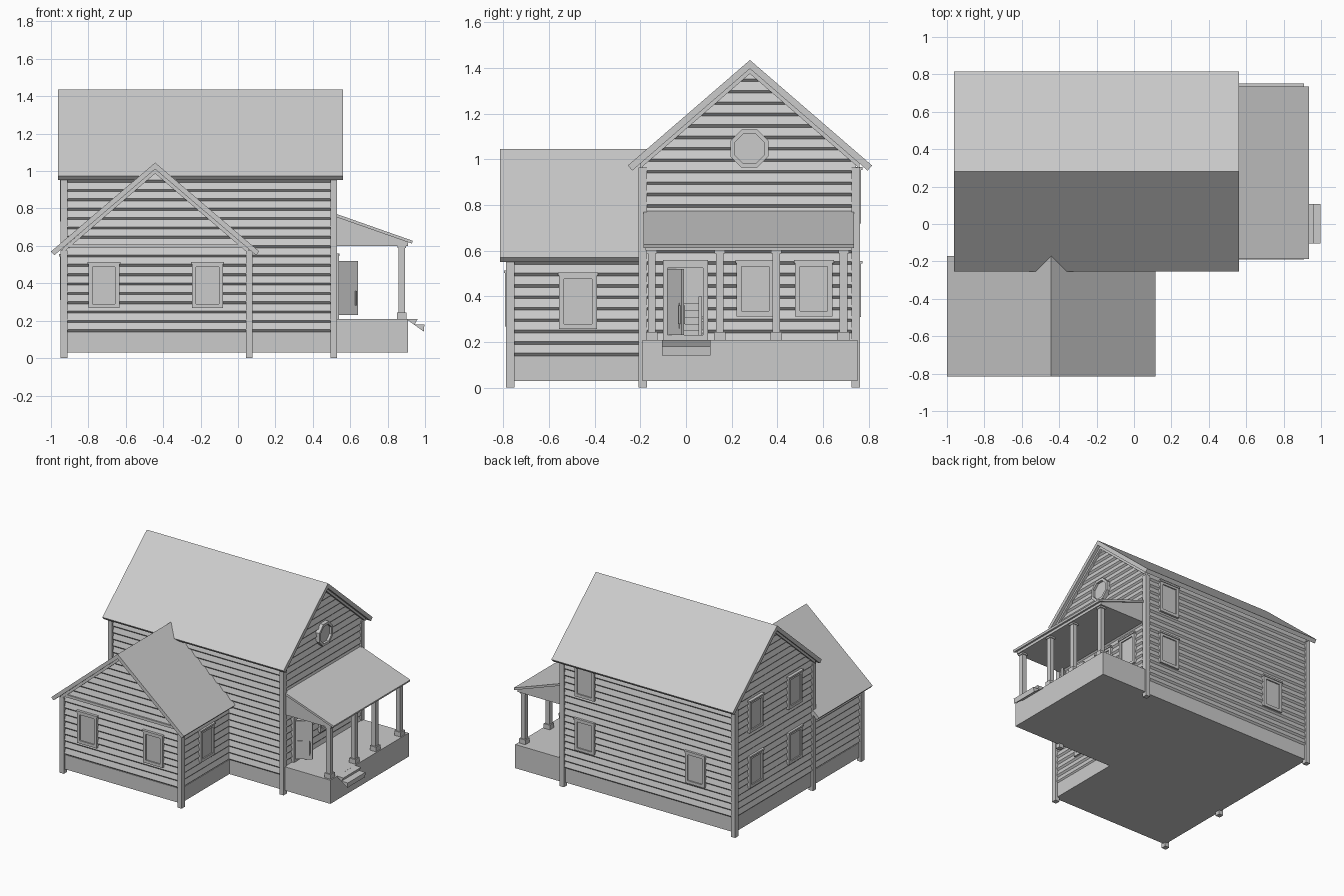
import bpy, bmesh
from math import radians, cos, sin, pi

if "Cube" in bpy.data.objects:
    bpy.data.objects.remove(bpy.data.objects["Cube"])


def add_mesh(name, bm):
    me = bpy.data.meshes.new(name)
    bm.to_mesh(me)
    bm.free()
    ob = bpy.data.objects.new(name, me)
    bpy.context.collection.objects.link(ob)
    return ob


def point(axis, o, u, z):
    return (o, u, z) if axis == 'x' else (u, o, z)


def prism(name, polys, axis, a, b):
    """Extrude (u, z) outlines along an axis from a to b."""
    bm = bmesh.new()
    for pts in polys:
        lo = [bm.verts.new(point(axis, a, u, z)) for u, z in pts]
        hi = [bm.verts.new(point(axis, b, u, z)) for u, z in pts]
        bm.faces.new(lo)
        bm.faces.new(hi[::-1])
        for i in range(len(pts)):
            j = (i + 1) % len(pts)
            bm.faces.new((lo[i], hi[i], hi[j], lo[j]))
    bmesh.ops.recalc_face_normals(bm, faces=bm.faces)
    return add_mesh(name, bm)


def rect(u0, u1, z0, z1):
    return [(u0, z0), (u1, z0), (u1, z1), (u0, z1)]


def box(name, x0, x1, y0, y1, z0, z1):
    return prism(name, [rect(x0, x1, z0, z1)], 'y', y0, y1)


def siding(name, axis, s, d, u0, u1, top, slope=None, hole=None):
    """Clapboard sheet; with a slope the boards narrow to a gable at height top."""
    bm = bmesh.new()
    c, w = (u0 + u1) / 2, (u1 - u0) / 2
    flip = (axis == 'x') != (s > 0)

    def half(z):
        return min(w, max(0.001, (top - z) / slope)) if slope else w

    a = 0.14
    while a < top - 0.005:
        steps = [(a, 0), (min(a + 0.012, top), 0.012), (min(a + 0.05, top), 0)]
        for (za, oa), (zb, ob) in zip(steps, steps[1:]):
            ha, hb = half(za), half(zb)
            spans = [(c - ha, c + ha, c - hb, c + hb)]
            if hole and a < hole[2]:
                spans = [(c - ha, hole[0], c - hb, hole[0]),
                         (hole[1], c + ha, hole[1], c + hb)]
            for l0, r0, l1, r1 in spans:
                q = [(oa, l0, za), (oa, r0, za), (ob, r1, zb), (ob, l1, zb)]
                vs = [bm.verts.new(point(axis, d + s * o, u, z)) for o, u, z in q]
                bm.faces.new(vs[::-1] if flip else vs)
        a += 0.05
    return add_mesh(name, bm)


def window(name, axis, s, d, u, z, w=0.165, h=0.24):
    f, hw, hh = 0.022, w / 2, h / 2
    frame = [rect(u - hw, u - hw + f, z - hh, z + hh),
             rect(u + hw - f, u + hw, z - hh, z + hh),
             rect(u - hw + f, u + hw - f, z - hh, z - hh + f),
             rect(u - hw + f, u + hw - f, z + hh - f, z + hh)]
    prism(name + "_frame", frame, axis, d, d + s * 0.022)
    prism(name + "_pane", [rect(u - hw + f, u + hw - f, z - hh + f, z + hh - f)],
          axis, d, d + s * 0.013)
    prism(name + "_cap", [rect(u - hw - 0.005, u + hw + 0.005, z + hh - 0.006, z + hh + 0.006)],
          axis, d, d + s * 0.028)


def chevron(c, w, ze, zr, dx, dz, drop):
    return [(c - w, ze), (c, zr), (c + w, ze),
            (c + w - dx, ze - dz), (c, zr - drop), (c - w + dx, ze - dz)]


# Foundations
box("main_foundation", -0.93, 0.52, -0.19, 0.745, 0.03, 0.14)
box("wing_foundation", -0.93, 0.06, -0.775, -0.19, 0.03, 0.14)
box("porch_deck", 0.52, 0.91, -0.19, 0.752, 0.03, 0.21)

# Siding of main house
MS, WS = 0.868, 0.856
siding("front_siding", 'y', -1, -0.19, -0.93, 0.52, 0.99)
siding("back_siding", 'y', 1, 0.745, -0.93, 0.52, 0.99)
siding("left_siding", 'x', -1, -0.93, -0.19, 0.745, 1.40, MS)
siding("right_siding", 'x', 1, 0.515, -0.19, 0.745, 1.40, MS, (-0.085, 0.08, 0.53))

# Siding of wing
siding("wing_front_siding", 'y', -1, -0.77, -0.93, 0.06, 1.01, WS)
siding("wing_left_siding", 'x', -1, -0.925, -0.77, -0.19, 0.59)
siding("wing_right_siding", 'x', 1, 0.055, -0.77, -0.19, 0.59)
box("wing_gable_trim", -0.9, 0.03, -0.79, -0.77, 0.588, 0.608)

# Roofs and rake trim
prism("main_roof", [chevron(0.28, 0.535, 0.973, 1.435, 0.02, 0.022, 0.038)], 'x', -0.963, 0.562)
prism("wing_roof", [chevron(-0.443, 0.557, 0.57, 1.045, 0.018, 0.02, 0.035)], 'y', -0.815, -0.17)
rake = [(-0.20, 0.985), (0.28, 1.40), (0.76, 0.985), (0.76, 0.96), (0.28, 1.375), (-0.20, 0.96)]
for name, a, b in (("right_rake_trim", 0.515, 0.54), ("left_rake_trim", -0.95, -0.93)):
    prism(name, [rake], 'x', a, b)
prism("wing_rake_trim", [[(-0.94, 0.585), (-0.443, 1.012), (0.055, 0.585), (0.055, 0.56),
                          (-0.443, 0.987), (-0.94, 0.56)]], 'y', -0.792, -0.77)

# Corner posts
for i, (x, y, top) in enumerate([(0.512, -0.19, 0.965), (0.512, 0.744, 0.965),
                                 (-0.93, 0.744, 0.965), (-0.93, -0.19, 0.965),
                                 (0.06, -0.77, 0.575), (-0.93, -0.77, 0.575)]):
    box(f"corner_post_{i}", x - 0.018, x + 0.018, y - 0.019, y + 0.019, 0, top)

# Windows
for i, x in enumerate((-0.717, -0.163)):
    window(f"wing_front_window_{i}", 'y', -1, -0.77, x, 0.388)
window("wing_right_window", 'x', 1, 0.055, -0.473, 0.378)
for i, y in enumerate((0.304, 0.56)):
    window(f"porch_window_{i}", 'x', 1, 0.515, y, 0.433)
for i, (x, z) in enumerate(((0.32, 0.43), (0.32, 0.84), (-0.61, 0.43))):
    window(f"back_window_{i}", 'y', 1, 0.745, x, z)
for i, (y, z) in enumerate(((0.51, 0.43), (0.51, 0.85), (0.04, 0.43), (0.04, 0.85))):
    window(f"left_window_{i}", 'x', -1, -0.93, y, z)


# Octagonal gable window
def octagon(r):
    return [(0.278 + r * cos(pi / 8 + k * pi / 4), 1.047 + r * sin(pi / 8 + k * pi / 4))
            for k in range(8)]


outer, inner = octagon(0.09), octagon(0.07)
prism("gable_window_ring", [[outer[k - 1], outer[k], inner[k], inner[k - 1]] for k in range(8)],
      'x', 0.515, 0.548)
prism("gable_window_pane", [inner], 'x', 0.515, 0.53)

# Doorway with open door
prism("door_frame", [rect(-0.10, -0.08, 0.21, 0.56), rect(0.075, 0.097, 0.21, 0.56),
                     rect(-0.08, 0.075, 0.525, 0.56), rect(-0.08, 0.075, 0.21, 0.23)],
      'x', 0.505, 0.54)
for name, outline, a, b in (("door_leaf", rect(0, 0.125, 0.23, 0.52), -0.006, 0.006),
                            ("door_panel", rect(0.02, 0.105, 0.26, 0.37), -0.009, 0.009),
                            ("door_handle", rect(0.108, 0.114, 0.28, 0.36), -0.016, 0.016)):
    ob = prism(name, [outline], 'y', a, b)
    ob.location = (0.53, -0.076, 0)
    ob.rotation_euler = (0, 0, radians(30))

# Indoor stair seen through the doorway
for i in range(5):
    box(f"indoor_step_{i}", 0.34 - 0.04 * i, 0.38 - 0.04 * i, -0.01, 0.07, 0.14, 0.25 + 0.03 * i)
box("indoor_newel", 0.38, 0.395, 0.055, 0.07, 0.14, 0.40)

# Porch roof, posts and steps
prism("porch_ceiling", [[(0.52, 0.60), (0.908, 0.60), (0.908, 0.62), (0.52, 0.757)]],
      'y', -0.178, 0.725)
prism("porch_roof", [[(0.52, 0.773), (0.935, 0.627), (0.93, 0.612), (0.52, 0.756)]],
      'y', -0.187, 0.735)
for i, y in enumerate((-0.15, 0.148, 0.395, 0.69)):
    x = 0.876
    box(f"porch_post_{i}", x - 0.017, x + 0.017, y - 0.017, y + 0.017, 0.21, 0.60)
    box(f"porch_post_base_{i}", x - 0.026, x + 0.026, y - 0.026, y + 0.026, 0.21, 0.245)
    box(f"porch_post_cap_{i}", x - 0.023, x + 0.023, y - 0.023, y + 0.023, 0.588, 0.60)
prism("porch_steps", [[(0.905, 0.21), (0.96, 0.208), (0.945, 0.18), (0.997, 0.18),
                       (0.993, 0.142), (0.905, 0.205)]], 'y', -0.105, 0.108)
